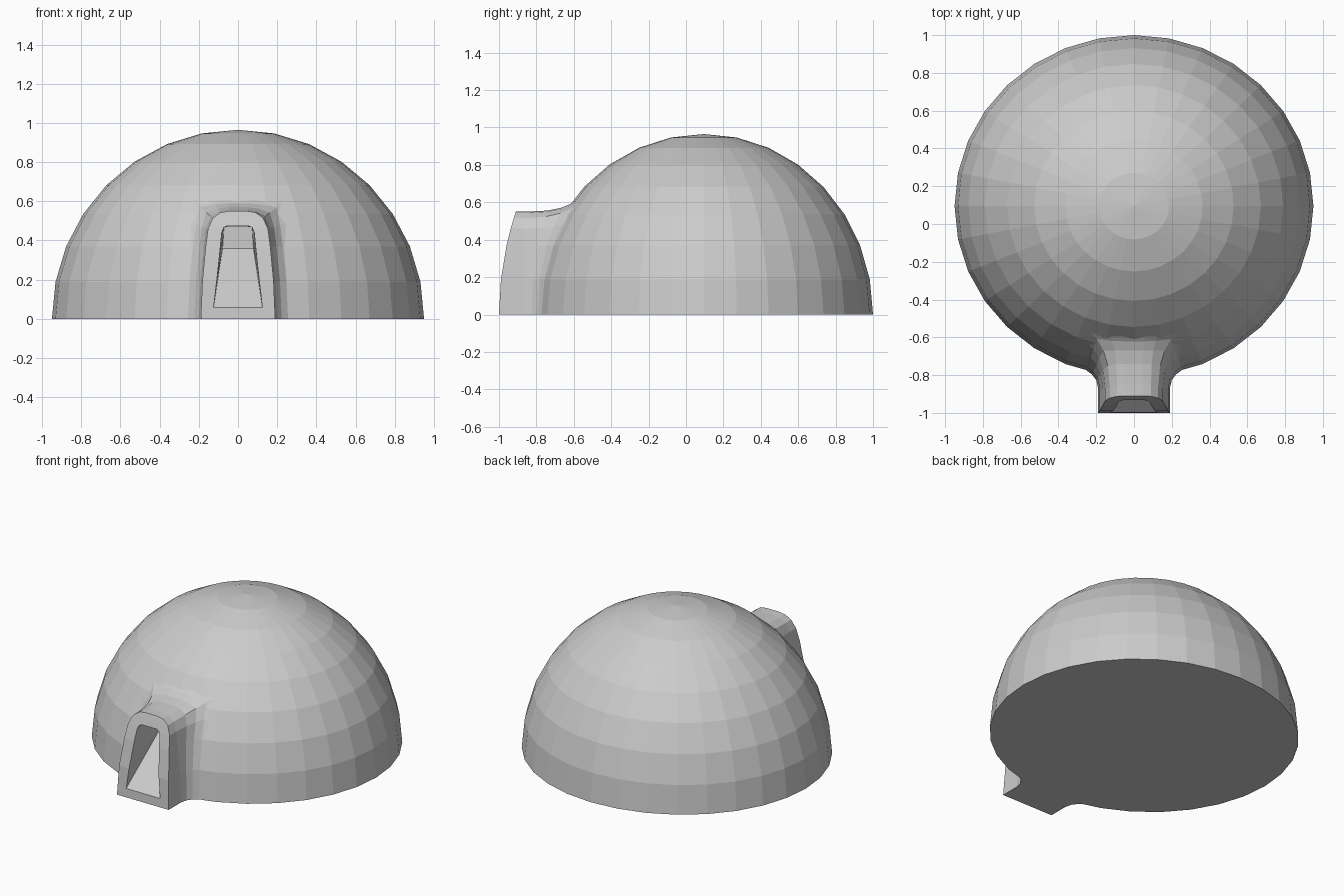
import bpy, bmesh, math
from mathutils import Vector

if "Cube" in bpy.data.objects:
    bpy.data.objects.remove(bpy.data.objects["Cube"])

CY, RX, RY, RZ = 0.095, 0.95, 0.905, 0.965   # dome centre and radii


def dome_y(x, z):
    return CY - RY * math.sqrt(max(0, 1 - (x / RX) ** 2 - (z / RZ) ** 2))


def make(name, bm):
    bmesh.ops.recalc_face_normals(bm, faces=bm.faces[:])
    me = bpy.data.meshes.new(name)
    bm.to_mesh(me)
    bm.free()
    ob = bpy.data.objects.new(name, me)
    bpy.context.collection.objects.link(ob)
    return ob


def loft(name, halves):
    """Solid through half-rings of right-side points, mirrored in x."""
    bm = bmesh.new()
    rings = []
    for half in halves:
        pts = [Vector((-p[0], p[1], p[2])) for p in half] + [Vector(p) for p in reversed(half)]
        rings.append([bm.verts.new(p) for p in pts])
    n = len(rings[0])
    for a, b in zip(rings, rings[1:]):
        for i in range(n):
            j = (i + 1) % n
            bm.faces.new((a[i], a[j], b[j], b[i]))
    for r in (rings[0], rings[-1]):          # end caps made of horizontal strips
        for i in range(n // 2 - 1):
            bm.faces.new((r[i], r[i + 1], r[n - 2 - i], r[n - 1 - i]))
    return make(name, bm)


def combine(target, tool, operation):
    mod = target.modifiers.new(operation, 'BOOLEAN')
    mod.operation = operation
    mod.solver = 'EXACT'
    mod.object = tool
    bpy.context.view_layer.objects.active = target
    bpy.ops.object.modifier_apply(modifier=mod.name)
    bpy.data.objects.remove(tool)


# Dome
bm = bmesh.new()
bmesh.ops.create_uvsphere(bm, u_segments=32, v_segments=16, radius=1)
for v in bm.verts:
    v.co = Vector((v.co.x * RX, v.co.y * RY + CY, v.co.z * RZ))
dome = make("igloo_dome", bm)

# Entrance tunnel, flaring into the dome
profile = [(0.19, -0.1), (0.19, 0.0), (0.182, 0.19), (0.165, 0.37), (0.153, 0.46),
           (0.128, 0.515), (0.09, 0.543), (0.045, 0.55)]
flare = [(0.30, -0.1), (0.30, 0.0), (0.29, 0.19), (0.27, 0.37), (0.255, 0.49),
         (0.24, 0.605), (0.13, 0.61), (0.06, 0.615)]
front = [Vector((x, -1 + 0.09 * (max(z, 0) / 0.55) ** 2, z)) for x, z in profile]
start = [Vector((p.x, max(-0.87, p.y + 0.06), p.z)) for p in front]
knee = [Vector((p.x, dome_y(p.x, p.z), p.z)) for p in front]
end = [Vector((x, dome_y(x, z) + 0.012, z)) for x, z in flare]
rings = [front]
for t in (0, 0.3, 0.55, 0.78, 1):
    rings.append([a * (1 - t) ** 2 + b * 2 * t * (1 - t) + c * t * t
                  for a, b, c in zip(start, knee, end)])
rings.append([Vector((p.x * 0.9, p.y + 0.06, p.z * 0.95)) for p in end])
combine(dome, loft("tunnel", rings), 'UNION')

# Doorway recess with a ramped floor
door = [(0.125, 0.055), (0.108, 0.2), (0.095, 0.32), (0.083, 0.44), (0.073, 0.465), (0.055, 0.475)]
outer = [(x, -1.2, z) for x, z in door]
mouth = [(x, -1 + 0.09 * (z / 0.55) ** 2, z) for x, z in door]
back = [(0.072 + 0.16 * (x - 0.083) if x > 0.08 else x * 0.95, -0.70,
         0.36 + (z - 0.055) / 0.42 * 0.11) for x, z in door]
combine(dome, loft("doorway", [outer, mouth, back]), 'DIFFERENCE')

# Flat base at ground level
bm = bmesh.new()
bm.from_mesh(dome.data)
cut = bmesh.ops.bisect_plane(bm, geom=bm.verts[:] + bm.edges[:] + bm.faces[:], dist=1e-5,
                             plane_co=(0, 0, 0), plane_no=(0, 0, 1), clear_inner=True)
bmesh.ops.holes_fill(bm, edges=[e for e in bm.edges if e.is_boundary], sides=0)
bmesh.ops.recalc_face_normals(bm, faces=bm.faces[:])
for f in bm.faces:
    f.smooth = False
bm.to_mesh(dome.data)
bm.free()
